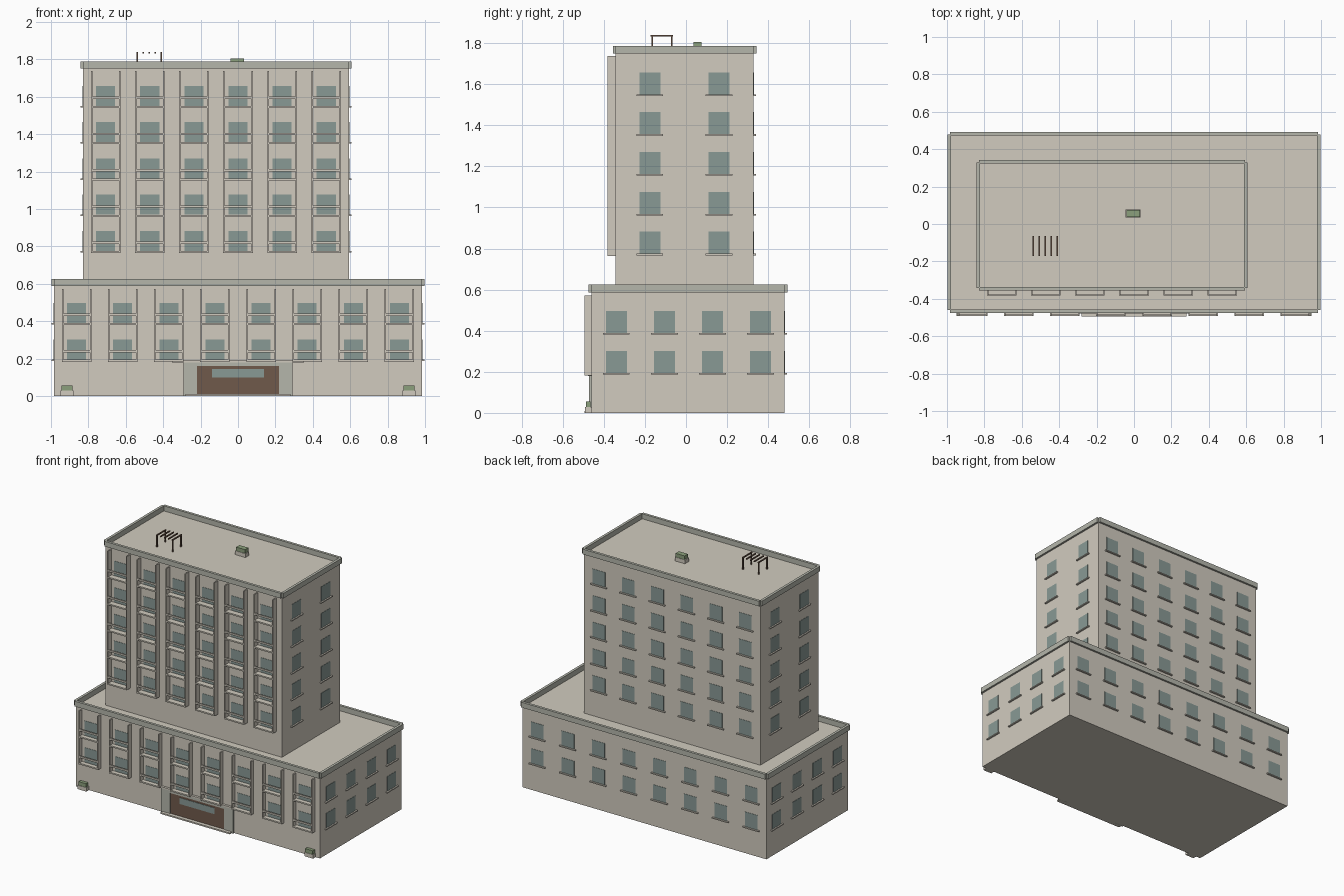
import bpy, bmesh

if "Cube" in bpy.data.objects:
    bpy.data.objects.remove(bpy.data.objects["Cube"])


def mat(name, r, g, b):
    m = bpy.data.materials.new(name)
    m.diffuse_color = (r, g, b, 1)
    m.use_nodes = True
    m.node_tree.nodes["Principled BSDF"].inputs["Base Color"].default_value = m.diffuse_color
    return m


STONE = mat("stone", 0.64, 0.60, 0.52)
TRIM = mat("trim", 0.46, 0.47, 0.41)
GLASS = mat("glass", 0.25, 0.32, 0.30)
WOOD = mat("wood", 0.16, 0.10, 0.07)
LEAF = mat("leaf", 0.26, 0.35, 0.20)


def boxes(name, material, items):
    """One object made of boxes given as (x0, x1, y0, y1, z0, z1)."""
    bm = bmesh.new()
    for x0, x1, y0, y1, z0, z1 in items:
        for v in bmesh.ops.create_cube(bm, size=1)["verts"]:
            v.co = (x1 if v.co.x > 0 else x0,
                    y1 if v.co.y > 0 else y0,
                    z1 if v.co.z > 0 else z0)
    me = bpy.data.meshes.new(name)
    bm.to_mesh(me)
    bm.free()
    ob = bpy.data.objects.new(name, me)
    bpy.context.collection.objects.link(ob)
    me.materials.append(material)
    return ob


def spread(first, last, n):
    return [first + (last - first) * i / (n - 1) for i in range(n)]


def block(name, x0, x1, y0, y1, z0, roof, top, fx, sy, rows, fin_y, fin_z0, fin_z1):
    """Wall body, parapet, windows, sills and front balcony bays of one block."""
    boxes(name + "_body", STONE, [(x0, x1, y0, y1, z0, roof)])

    # parapet strips hang just outside the wall line
    o, i = 0.014, 0.005
    boxes(name + "_parapet", TRIM, [
        (x0, x1, y0 - o, y0 + i, roof, top), (x0, x1, y1 - i, y1 + o, roof, top),
        (x0 - o, x0 + i, y0, y1, roof, top), (x1 - i, x1 + o, y0, y1, roof, top)])

    # windows on all four walls, sills on the back and sides
    w, h, t = 0.051, 0.107, 0.002
    panes, sills = [], []
    for z in rows:
        for x in fx:
            panes += [(x - w, x + w, y0 - t, y0 + t, z, z + h),
                      (x - w, x + w, y1 - t, y1 + t, z, z + h)]
            sills.append((x - 0.065, x + 0.065, y1 - t, y1 + 0.012, z - 0.008, z))
        for y in sy:
            panes += [(x0 - t, x0 + t, y - w, y + w, z, z + h),
                      (x1 - t, x1 + t, y - w, y + w, z, z + h)]
            sills += [(x0 - 0.012, x0 + t, y - 0.065, y + 0.065, z - 0.008, z),
                      (x1 - t, x1 + 0.012, y - 0.065, y + 0.065, z - 0.008, z)]
    boxes(name + "_windows", GLASS, panes)
    boxes(name + "_sills", STONE, sills)

    # balcony bays: side fins, floor slabs and rails
    fins, slabs, rails = [], [], []
    for x in fx:
        for s in (-1, 1):
            c = x + s * 0.075
            fins.append((c - 0.004, c + 0.004, fin_y, y0, fin_z0, fin_z1))
        for z in rows:
            slabs.append((x - 0.079, x + 0.079, fin_y, y0, z - 0.011, z - 0.001))
            rails.append((x - 0.075, x + 0.075, fin_y, fin_y + 0.01, z + 0.038, z + 0.05))
    boxes(name + "_balcony_fins", STONE, fins)
    boxes(name + "_balcony_slabs", STONE, slabs)
    boxes(name + "_balcony_rails", STONE, rails)


block("podium", -0.984, 0.984, -0.461, 0.479, 0, 0.587, 0.625,
      spread(-0.863, 0.863, 8), spread(-0.339, 0.363, 4), spread(0.195, 0.39, 2),
      -0.493, 0.183, 0.572)
block("tower", -0.829, 0.594, -0.342, 0.328, 0.58, 1.75, 1.787,
      spread(-0.708, 0.472, 6), spread(-0.176, 0.161, 2), spread(0.775, 1.551, 5),
      -0.383, 0.767, 1.737)

# entrance
boxes("entrance_surround", TRIM, [
    (-0.292, -0.218, -0.472, -0.455, 0, 0.18), (0.218, 0.292, -0.472, -0.455, 0, 0.18),
    (-0.218, 0.218, -0.472, -0.455, 0.16, 0.18)])
boxes("entrance_door", WOOD, [(-0.218, 0.218, -0.468, -0.455, 0.01, 0.16)])
boxes("entrance_glazing", GLASS, [(-0.14, 0.14, -0.471, -0.46, 0.10, 0.145)])
boxes("entrance_canopy", STONE, [(-0.352, 0.352, -0.478, -0.455, 0.18, 0.19)])
boxes("entrance_step", STONE, [(-0.28, 0.28, -0.495, -0.455, 0, 0.01)])

# planters at the front corners and on the roof
planters = [(-0.914, -0.476, 0, 0.035, 0.015), (0.914, -0.476, 0, 0.035, 0.015),
            (-0.005, 0.056, 1.75, 0.041, 0.022)]
boxes("planter_troughs", STONE,
      [(x - a, x + a, y - b, y + b, z, z + 0.028) for x, y, z, a, b in planters])
boxes("planter_hedges", LEAF,
      [(x - a + 0.005, x + a - 0.005, y - b + 0.003, y + b - 0.003, z + 0.028, z + 0.055)
       for x, y, z, a, b in planters])

# roof pergola
r = 0.004
boxes("pergola_posts", WOOD, [(x - r, x + r, y - r, y + r, 1.75, 1.835)
                              for x in (-0.538, -0.41) for y in (-0.165, -0.07)])
boxes("pergola_slats", WOOD, [(x - r, x + r, -0.172, -0.063, 1.832, 1.84)
                              for x in spread(-0.538, -0.41, 5)])
